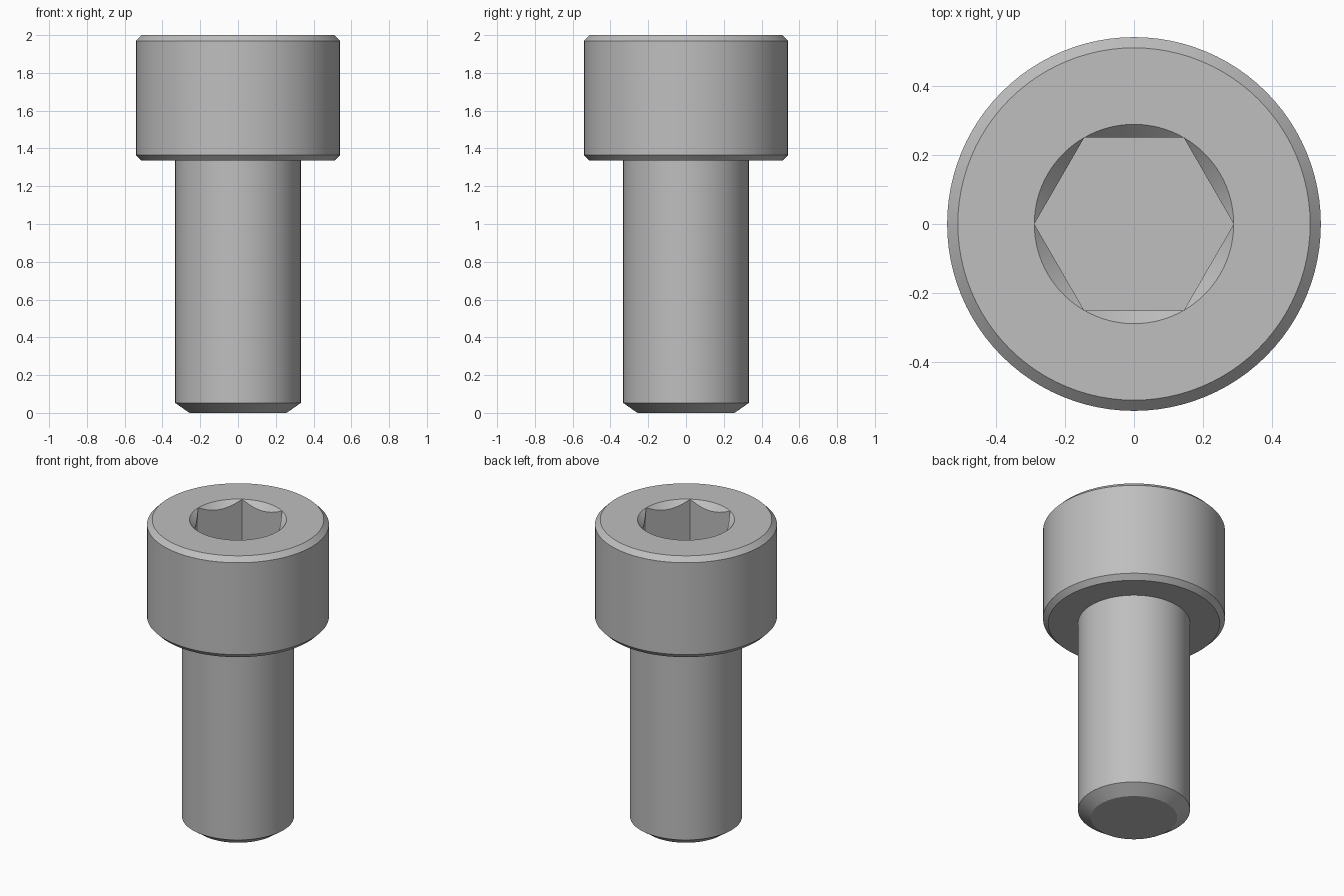
import bpy, bmesh
from math import sin, cos, pi

if "Cube" in bpy.data.objects:
    bpy.data.objects.remove(bpy.data.objects["Cube"], do_unlink=True)

SEGMENTS = 96            # multiple of six, so the hexagon corners fall on vertices
HEAD_R, SHANK_R = 0.541, 0.333
HEAD_Z, TOP_Z = 1.335, 2.0
BEVEL = 0.031
HEX_FLAT = 0.25          # centre to flat of the hexagon
HEX_CORNER = HEX_FLAT / cos(pi / 6)
SOCKET_Z = TOP_Z - 0.335

steel = bpy.data.materials.new("steel_grey")
steel.use_nodes = True
colour = (0.52, 0.52, 0.52, 1)
steel.diffuse_color = colour
steel.node_tree.nodes["Principled BSDF"].inputs["Base Color"].default_value = colour


def circle(radius, z):
    return lambda a: (radius, z)


def hex_radius(a):
    return HEX_FLAT / cos(a % (pi / 3) - pi / 6)


def lathe(name, rings, cap_start=False, cap_end=False):
    """Bridge successive rings, each giving radius and height for an angle."""
    bm = bmesh.new()
    loops = []
    for ring in rings:
        loop = []
        for i in range(SEGMENTS):
            a = 2 * pi * i / SEGMENTS
            r, z = ring(a)
            loop.append(bm.verts.new((r * cos(a), r * sin(a), z)))
        loops.append(loop)
    for low, high in zip(loops, loops[1:]):
        for i in range(SEGMENTS):
            j = (i + 1) % SEGMENTS
            bm.faces.new((low[i], low[j], high[j], high[i]))
    if cap_start:
        bm.faces.new(loops[0][::-1])
    if cap_end:
        bm.faces.new(loops[-1])
    bmesh.ops.remove_doubles(bm, verts=bm.verts, dist=1e-5)
    mesh = bpy.data.meshes.new(name)
    bm.to_mesh(mesh)
    bm.free()
    mesh.materials.append(steel)
    obj = bpy.data.objects.new(name, mesh)
    bpy.context.collection.objects.link(obj)
    bpy.ops.object.select_all(action="DESELECT")
    obj.select_set(True)
    bpy.context.view_layer.objects.active = obj
    bpy.ops.object.shade_smooth_by_angle(angle=pi / 6)
    return obj


# Shank with a chamfered tip
lathe("shank", [
    circle(0.257, 0),
    circle(SHANK_R, 0.053),
    circle(SHANK_R, HEAD_Z),
], cap_start=True)

# Bevelled cylinder head, with a countersunk hexagonal socket
lathe("head", [
    circle(SHANK_R, HEAD_Z),
    circle(HEAD_R - BEVEL, HEAD_Z),
    circle(HEAD_R, HEAD_Z + BEVEL),
    circle(HEAD_R, TOP_Z - BEVEL),
    circle(HEAD_R - BEVEL, TOP_Z),
    circle(HEX_CORNER, TOP_Z),
    lambda a: (hex_radius(a), TOP_Z - (HEX_CORNER - hex_radius(a))),
    lambda a: (hex_radius(a), SOCKET_Z),
], cap_end=True)
